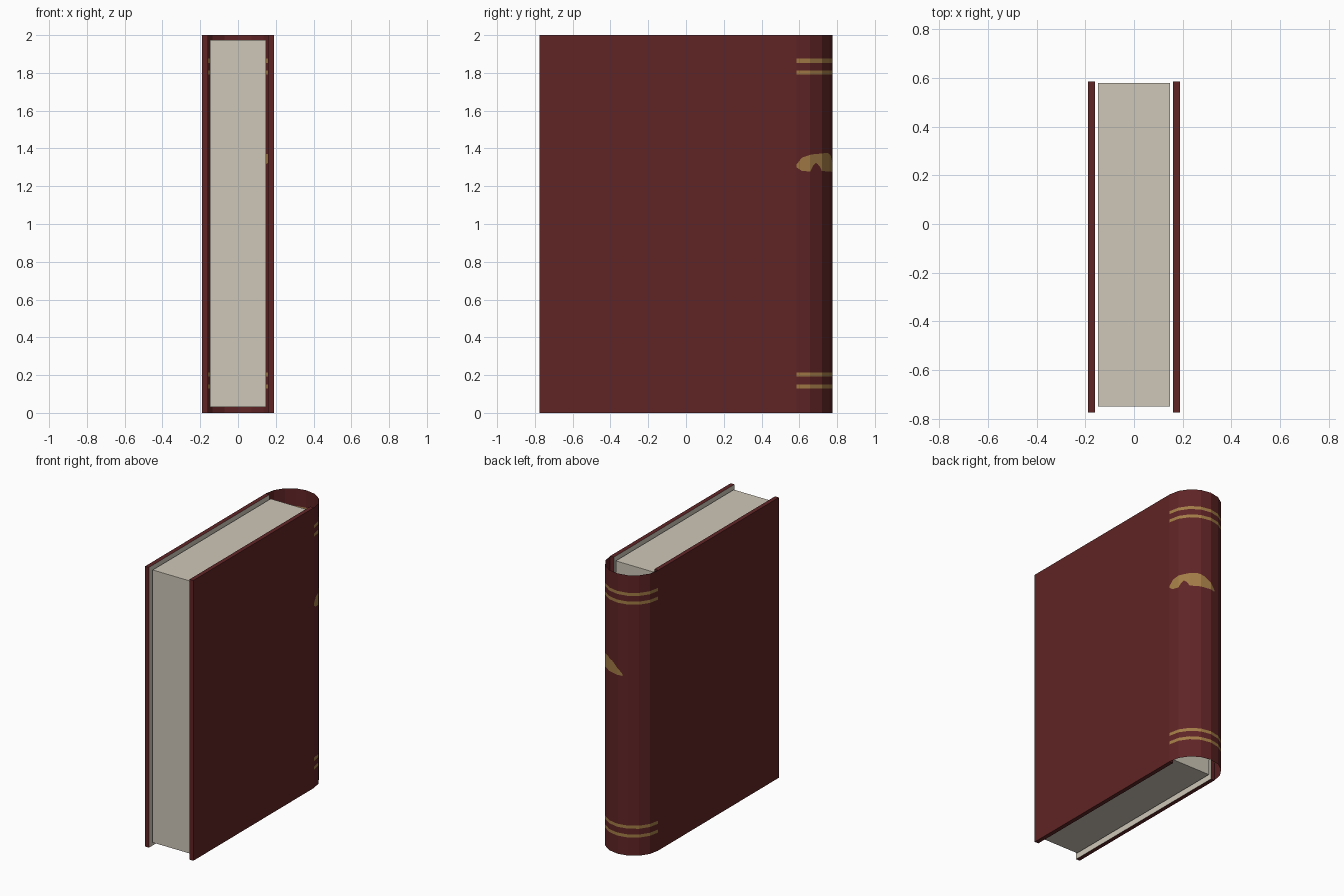
import bpy, bmesh
from math import sin, cos, pi

if "Cube" in bpy.data.objects:
    bpy.data.objects.remove(bpy.data.objects["Cube"])


def material(name, rgb):
    mat = bpy.data.materials.new(name)
    mat.use_nodes = True
    mat.diffuse_color = (*rgb, 1)
    mat.node_tree.nodes["Principled BSDF"].inputs["Base Color"].default_value = (*rgb, 1)
    return mat


LEATHER = material("dark_red_leather", (0.117, 0.018, 0.019))
PAPER = material("cream_paper", (0.62, 0.57, 0.48))
GOLD = material("gold_leaf", (0.37, 0.205, 0.062))


def finish(name, bm, mats):
    mesh = bpy.data.meshes.new(name)
    bm.to_mesh(mesh)
    bm.free()
    for m in mats:
        mesh.materials.append(m)
    obj = bpy.data.objects.new(name, mesh)
    bpy.context.collection.objects.link(obj)
    return obj


def box(name, lo, hi, mats):
    bm = bmesh.new()
    bmesh.ops.create_cube(bm, size=1)
    for v in bm.verts:
        v.co = [a + (c + 0.5) * (b - a) for a, b, c in zip(lo, hi, v.co)]
    return finish(name, bm, mats)


HALF, FRONT, HINGE, TOP = 0.19, -0.775, 0.585, 2.0

# Page block
box("page_block", (-0.148, -0.75, 0.03), (0.148, 0.58, 1.975), [PAPER])

# Cover boards, with endpaper on the faces toward the pages
for side, name in ((1, "left_cover"), (-1, "right_cover")):
    x0, x1 = sorted((side * 0.16, side * HALF))
    board = box(name, (x0, FRONT, 0), (x1, HINGE, TOP), [LEATHER, PAPER])
    for p in board.data.polygons:
        p.material_index = int(p.normal.x * side < -0.5)


# Outline of the gilt ornament: (angle in degrees, height)
CREST = [(0, 1.315), (9, 1.352), (24, 1.368), (60, 1.377), (77, 1.36), (92, 1.32), (102, 1.285)]
BASE = [(0, 1.30), (8, 1.282), (23, 1.277), (27, 1.305), (34, 1.325), (41, 1.305),
        (45, 1.28), (102, 1.275)]


def height_at(line, a):
    for (a0, z0), (a1, z1) in zip(line, line[1:]):
        if a <= a1:
            return z0 + (z1 - z0) * (a - a0) / (a1 - a0)
    return line[-1][1]


# Rounded spine: eight flat facets, each split into strips for the gilding
FACETS, SPLIT = 8, 8
BANDS = (0.14, 0.203, 1.802, 1.864)
edges = [z + d for z in BANDS for d in (-0.011, 0.011)]
bm = bmesh.new()
columns = []
for i in range(FACETS * SPLIT + 1):
    k, t = divmod(i, SPLIT)
    t /= SPLIT
    a0, a1 = pi * k / FACETS, pi * (k + 1) / FACETS
    x = HALF * ((1 - t) * cos(a0) + t * cos(a1))
    y = HINGE + HALF * ((1 - t) * sin(a0) + t * sin(a1))
    angle = 180 * i / (FACETS * SPLIT)
    heights = [0, *edges[:4], height_at(BASE, angle), height_at(CREST, angle), *edges[4:], TOP]
    columns.append([bm.verts.new((x, y, z)) for z in heights])
for i, (c0, c1) in enumerate(zip(columns, columns[1:])):
    angle = 180 * (i + 0.5) / (FACETS * SPLIT)
    for row in range(len(c0) - 1):
        face = bm.faces.new((c0[row], c1[row], c1[row + 1], c0[row + 1]))
        ornament = row == 5 and angle < 102
        face.material_index = int(row in (1, 3, 7, 9) or ornament)
finish("spine", bm, [LEATHER, GOLD])
